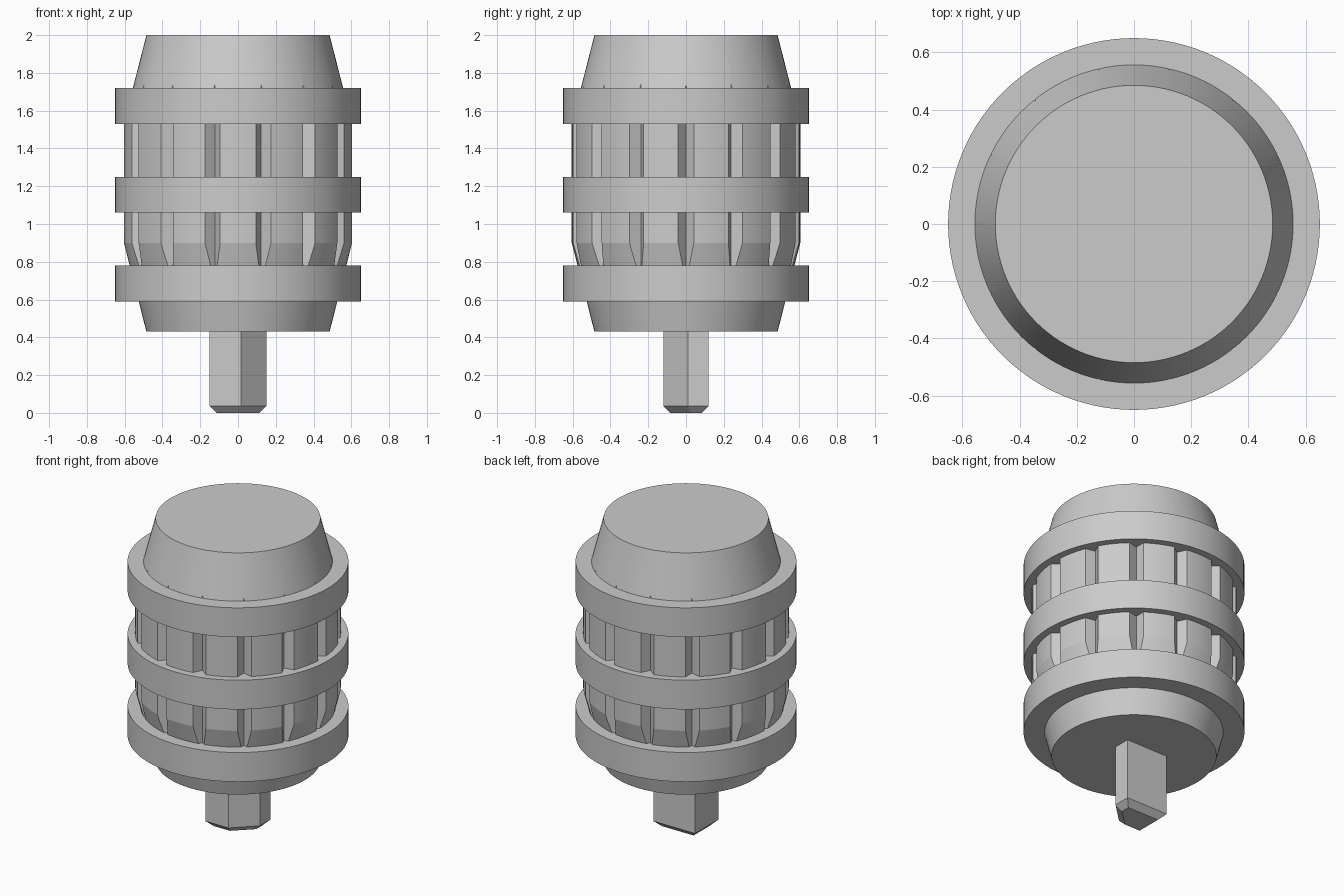
import bpy, bmesh, math
from mathutils import Matrix

cube = bpy.data.objects.get("Cube")
if cube:
    bpy.data.objects.remove(cube, do_unlink=True)

grey = bpy.data.materials.new("plain_grey")
grey.use_nodes = True
grey.diffuse_color = (0.6, 0.6, 0.6, 1)
grey.node_tree.nodes["Principled BSDF"].inputs["Base Color"].default_value = (0.6, 0.6, 0.6, 1)


def finish(name, bm, smooth=True):
    """Turn a bmesh into a named, coloured object."""
    bmesh.ops.recalc_face_normals(bm, faces=bm.faces)
    mesh = bpy.data.meshes.new(name)
    bm.to_mesh(mesh)
    bm.free()
    obj = bpy.data.objects.new(name, mesh)
    bpy.context.collection.objects.link(obj)
    mesh.materials.append(grey)
    bpy.ops.object.select_all(action="DESELECT")
    obj.select_set(True)
    bpy.context.view_layer.objects.active = obj
    if smooth:
        bpy.ops.object.shade_smooth_by_angle(angle=math.radians(12))
    return obj


def prism(bm, points, bottom, top):
    """Extrude a flat outline upwards."""
    face = bm.faces.new([bm.verts.new((x, y, bottom)) for x, y in points])
    side = bmesh.ops.extrude_face_region(bm, geom=[face])["geom"]
    verts = [v for v in side if isinstance(v, bmesh.types.BMVert)]
    bmesh.ops.translate(bm, verts=verts, vec=(0, 0, top - bottom))
    return verts


def lathe(name, profile, segments=112):
    """Closed solid of revolution from (radius, height) pairs."""
    bm = bmesh.new()
    rings = [[bm.verts.new((r * math.cos(a), r * math.sin(a), z))
              for a in (math.tau * i / segments for i in range(segments))]
             for r, z in profile]
    for low, high in zip(rings, rings[1:]):
        for i in range(segments):
            j = (i + 1) % segments
            bm.faces.new((low[i], low[j], high[j], high[i]))
    bm.faces.new(rings[0][::-1])
    bm.faces.new(rings[-1])
    return finish(name, bm)


# Barrel with tapered ends
barrel = lathe("barrel", [(0.485, 0.43), (0.605, 0.9), (0.605, 1.53), (0.485, 2.0)])

# Vertical V grooves cut around the barrel
GROOVES = 14
bm = bmesh.new()
for k in range(GROOVES):
    verts = [v for v in bm.verts]
    prism(bm, [(0.552, 0), (0.652, -0.08), (0.652, 0.08)], 0.5, 1.9)
    new = [v for v in bm.verts if v not in verts]
    bmesh.ops.rotate(bm, verts=new, matrix=Matrix.Rotation(math.tau * k / GROOVES, 3, "Z"))
cutter = finish("groove_cutter", bm, smooth=False)
cutter.hide_render = True
cut = barrel.modifiers.new("grooves", "BOOLEAN")
cut.operation = "DIFFERENCE"
cut.solver = "EXACT"
cut.object = cutter
bpy.context.view_layer.objects.active = barrel
bpy.ops.object.modifier_move_to_index(modifier="grooves", index=0)
bpy.ops.object.modifier_apply(modifier="grooves")
bpy.data.objects.remove(cutter, do_unlink=True)
bpy.ops.object.select_all(action="DESELECT")
barrel.select_set(True)
bpy.ops.object.shade_smooth_by_angle(angle=math.radians(12))

# Three raised bands
for name, z in (("lower_band", 0.59), ("middle_band", 1.06), ("upper_band", 1.53)):
    lathe(name, [(0.65, z), (0.65, z + 0.19)])

# Keyed shaft: rectangular bar with one corner cut away and a chamfered tip
bm = bmesh.new()
prism(bm, [(-0.15, -0.12), (0.015, -0.12), (0.15, 0.01), (0.15, 0.12), (-0.15, 0.12)], 0, 0.5)
tip = [e for e in bm.edges if all(v.co.z < 0.01 for v in e.verts)]
bmesh.ops.bevel(bm, geom=tip, offset=0.037, segments=1, affect="EDGES")
finish("keyed_shaft", bm, smooth=False)
